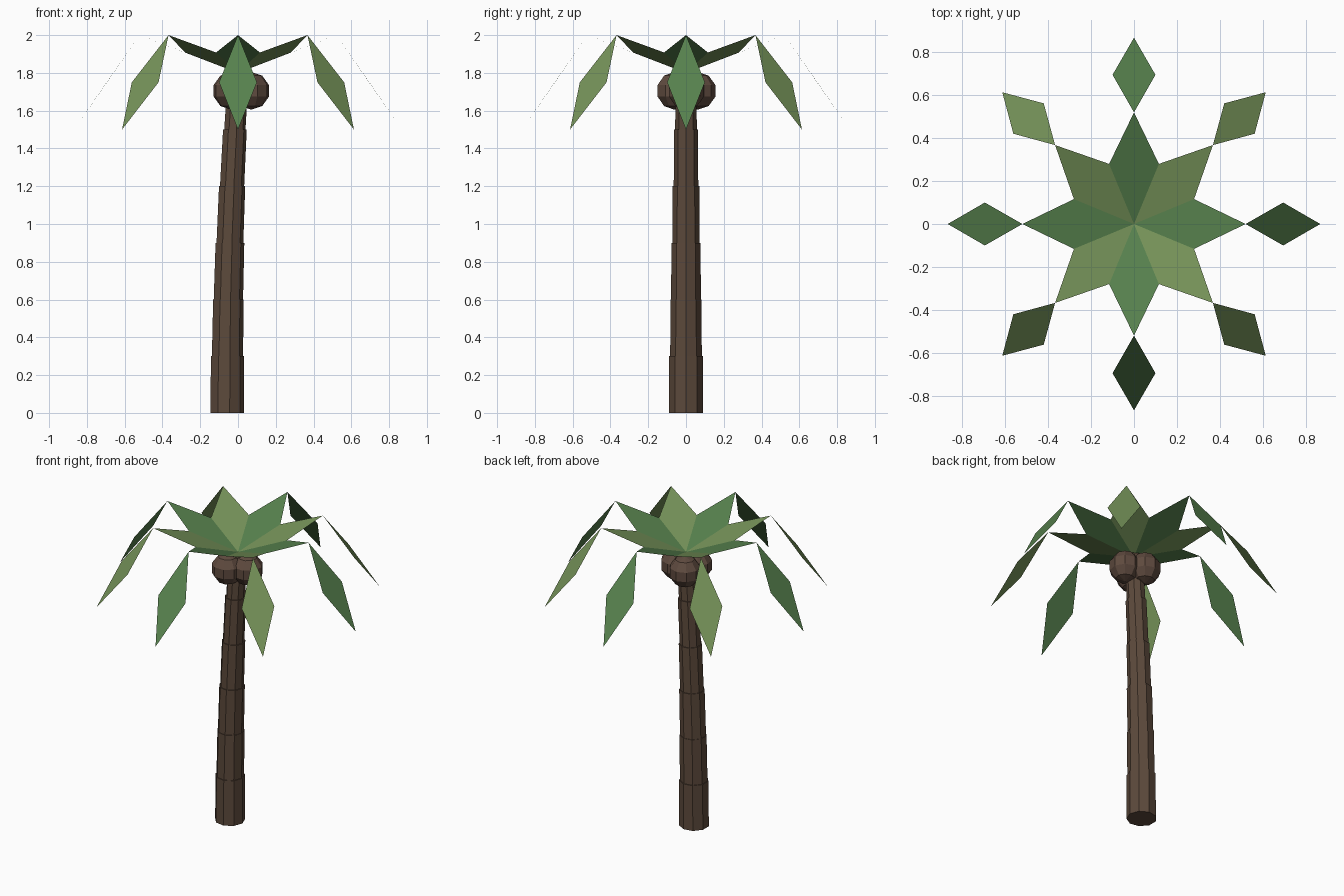
import bpy, bmesh, math
from mathutils import Vector, Matrix

if "Cube" in bpy.data.objects:
    bpy.data.objects.remove(bpy.data.objects["Cube"])


def material(name, rgb):
    m = bpy.data.materials.new(name)
    m.diffuse_color = (*rgb, 1)
    m.use_nodes = True
    m.node_tree.nodes["Principled BSDF"].inputs["Base Color"].default_value = m.diffuse_color
    return m


BARK = material("bark", (0.107, 0.067, 0.044))
SHELL = material("shell", (0.115, 0.07, 0.05))
GREEN = material("leaf_green", (0.095, 0.22, 0.075))
OLIVE = material("leaf_olive", (0.18, 0.29, 0.10))


def finish(name, bm, mat):
    me = bpy.data.meshes.new(name)
    bm.to_mesh(me)
    bm.free()
    ob = bpy.data.objects.new(name, me)
    me.materials.append(mat)
    bpy.context.collection.objects.link(ob)
    return ob


# Trunk: stacked nine-sided segments following a gentle lean
SIDES = 9
LEVELS = [0.3 * i for i in range(7)]
RADII = [0.092, 0.085, 0.080, 0.073, 0.066, 0.058]


def lean(z):
    return -0.06 * (1 - (z / 1.8) ** 2)


for i, r in enumerate(RADII):
    bm = bmesh.new()
    z0, z1 = LEVELS[i], LEVELS[i + 1]
    bmesh.ops.create_cone(bm, cap_ends=True, segments=SIDES,
                          radius1=r, radius2=r * 0.98, depth=z1 - z0,
                          matrix=Matrix.Rotation(-math.pi / 2, 4, 'Z'))
    for v in bm.verts:
        z = z1 if v.co.z > 0 else z0
        v.co.x += lean(z)
        v.co.z = z
    finish(f"trunk_segment_{i + 1}", bm, BARK)

# Three coconuts tucked below the crown
for i in range(3):
    a = i * math.tau / 3
    bm = bmesh.new()
    bmesh.ops.create_uvsphere(bm, u_segments=9, v_segments=5, radius=0.1)
    bmesh.ops.translate(bm, verts=bm.verts,
                        vec=(0.07 * math.cos(a), 0.07 * math.sin(a), 1.705))
    finish(f"coconut_{i + 1}", bm, SHELL)

# Fronds: a rising inner kite and a drooping outer kite each
KITES = [((0, 0, 1.8), (0.28, 0.116, 1.908), (0.52, 0, 2.0)),
         ((0.52, 0, 2.0), (0.695, 0.1, 1.75), (0.868, 0, 1.5))]
for i in range(8):
    bm = bmesh.new()
    turn = Matrix.Rotation(i * math.pi / 4, 3, 'Z')
    for root, side, tip in KITES:
        other = (side[0], -side[1], side[2])
        bm.faces.new([bm.verts.new(turn @ Vector(p))
                      for p in (root, other, tip, side)])
    bmesh.ops.remove_doubles(bm, verts=bm.verts, dist=0.0001)
    finish(f"frond_{i + 1}", bm, OLIVE if i % 2 else GREEN)
